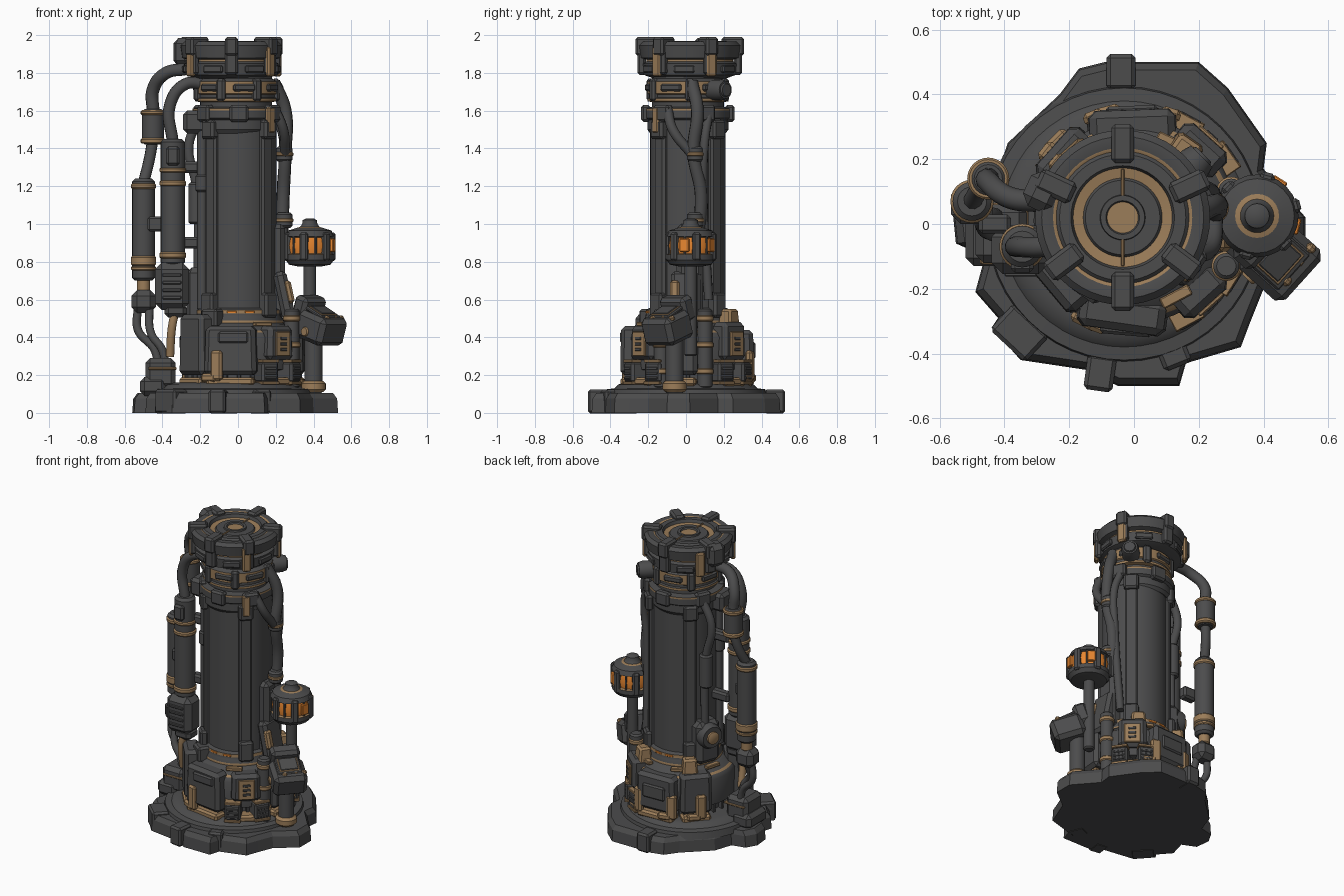
import bpy, bmesh, math
from mathutils import Matrix, Vector

if "Cube" in bpy.data.objects:
    bpy.data.objects.remove(bpy.data.objects["Cube"])


def material(name, colour):
    m = bpy.data.materials.new(name)
    m.use_nodes = True
    m.diffuse_color = (*colour, 1)
    m.node_tree.nodes["Principled BSDF"].inputs["Base Color"].default_value = (*colour, 1)
    return m


MATS = [material("dark iron", (.072, .072, .073)),
        material("aged brass", (.33, .205, .1)),
        material("glowing orange", (.8, .24, .03))]
DARK, BRASS, GLOW = range(3)
AXIS = (.005, .01)
CAP = (-.035, .02)
NECK = (-.01, .01)
LAMP = (.38, .025)


def finish(name, bm, mat=None, smooth=True):
    """Turn a bmesh into an object; mat=None keeps the face colours."""
    if mat is not None:
        for f in bm.faces:
            f.material_index = mat
    bmesh.ops.recalc_face_normals(bm, faces=bm.faces[:])
    mesh = bpy.data.meshes.new(name)
    bm.to_mesh(mesh)
    bm.free()
    for m in MATS:
        mesh.materials.append(m)
    ob = bpy.data.objects.new(name, mesh)
    bpy.context.collection.objects.link(ob)
    if smooth:
        bpy.ops.object.select_all(action='DESELECT')
        ob.select_set(True)
        bpy.context.view_layer.objects.active = ob
        bpy.ops.object.shade_smooth_by_angle(angle=math.radians(35))


def box(name, loc, size, mat=DARK, turn=0, tilt=0, bevel=.012, taper=1):
    """Bevelled block; turn spins it about z, tilt leans it about its own y."""
    bm = bmesh.new()
    bmesh.ops.create_cube(bm, size=1)
    for v in bm.verts:
        k = taper if v.co.z > 0 else 1
        v.co = Vector((v.co.x * size[0] * k, v.co.y * size[1] * k, v.co.z * size[2]))
    b = min(bevel, min(size) * .3)
    bmesh.ops.bevel(bm, geom=bm.edges[:], offset=b, segments=1, affect='EDGES')
    bm.transform(Matrix.Translation(loc) @ Matrix.Rotation(math.radians(turn), 4, 'Z')
                 @ Matrix.Rotation(math.radians(tilt), 4, 'Y'))
    finish(name, bm, mat, False)


def radial(name, angle, r, z, size, mat=DARK, centre=AXIS, **kw):
    """Block facing outward; size is depth, width, height."""
    a = math.radians(angle)
    box(name, (centre[0] + r * math.cos(a), centre[1] + r * math.sin(a), z), size, mat, turn=angle, **kw)


def lathe(name, profile, centre, steps=48, matrix=None):
    """Spin (radius, height, colour) points; a colour fills the span up to the next point."""
    bm = bmesh.new()
    rings = []
    for r, z, _ in profile:
        rings.append([bm.verts.new((r * math.cos(i * math.tau / steps),
                                    r * math.sin(i * math.tau / steps), z)) for i in range(steps)])
    for low, high, (_, _, c) in zip(rings, rings[1:], profile):
        for i in range(steps):
            j = (i + 1) % steps
            bm.faces.new((low[i], low[j], high[j], high[i])).material_index = c
    bm.faces.new(rings[0]).material_index = profile[0][2]
    bm.faces.new(rings[-1]).material_index = profile[-1][2]
    bm.transform(matrix or Matrix.Translation((*centre, 0)))
    finish(name, bm)


def can(name, x, y, low, high, r, mat=DARK):
    """Drum with chamfered rims."""
    c = min(r * .25, (high - low) * .25)
    lathe(name, [(r - c, low, mat), (r, low + c, mat), (r, high - c, mat), (r - c, high, mat)], (x, y), 24)


def disc(name, loc, direction, r, depth, mat):
    m = Matrix.Translation(loc) @ Vector(direction).to_track_quat('Z', 'Y').to_matrix().to_4x4()
    lathe(name, [(r, 0, mat), (r, depth * .8, mat), (r * .85, depth, mat)], None, 20, m)


def hose(name, points, r, mat=DARK):
    cu = bpy.data.curves.new(name, 'CURVE')
    cu.dimensions = '3D'
    cu.bevel_depth, cu.bevel_resolution, cu.resolution_u, cu.use_fill_caps = r, 3, 8, True
    sp = cu.splines.new('BEZIER')
    sp.bezier_points.add(len(points) - 1)
    for p, co in zip(sp.bezier_points, points):
        p.co = co
        p.handle_left_type = p.handle_right_type = 'AUTO'
    cu.materials.append(MATS[mat])
    bpy.context.collection.objects.link(bpy.data.objects.new(name, cu))


# Irregular slab foot
outline = [(-.55, -.06), (-.56, .04), (-.52, .11), (-.43, .13), (-.39, .25), (-.23, .4), (-.17, .48), (-.09, .5),
           (.2, .5), (.29, .42), (.41, .25), (.4, .17), (.53, .02), (.53, -.1), (.4, -.2), (.36, -.3),
           (.33, -.38), (.16, -.43), (.14, -.5), (-.05, -.5), (-.15, -.45), (-.35, -.42), (-.44, -.32),
           (-.42, -.29), (-.49, -.21), (-.46, -.1)]
bm = bmesh.new()
rows = [[bm.verts.new((x * k, y * k, z)) for x, y in outline] for k, z in ((1, 0), (.99, .075), (.95, .105))]
bm.faces.new(rows[0])
bm.faces.new(rows[-1])
for a, b in zip(rows, rows[1:]):
    for i in range(len(a)):
        j = (i + 1) % len(a)
        bm.faces.new((a[i], a[j], b[j], b[i]))
finish("foot_slab", bm, DARK, False)
lathe("foot_ring", [(.43, .08, 0), (.42, .125, 0), (.38, .13, 0), (.36, .15, 0), (.32, .16, 0)], (-.03, 0))
for angle, reach, width in ((90, .47, .09), (-98, .465, .09), (-68, .42, .09), (-133, .46, .15)):
    radial("foot_clamp", angle, reach, .06, (.11, width, .125), centre=(-.04, 0))

# Lower housing, collar and smooth column
lathe("lower_housing", [(.31, .12, 0), (.31, .155, 0), (.26, .17, 0), (.26, .22, 0), (.31, .23, 0),
                        (.315, .4, 0), (.3, .425, 1), (.285, .435, 0), (.25, .47, 0), (.235, .475, 1), (.235, .49, 0),
                        (.225, .51, 0), (.222, .525, 1), (.222, .545, 0), (.205, .555, 0)], AXIS)
lathe("column", [(.2, .5, 0), (.2, 1.55, 0)], AXIS)
for angle in (-135, -45, 45, 135):
    radial("column_rail", angle, .2, 1.04, (.04, .08, 1.04))
    radial("rail_foot", angle, .225, .57, (.05, .09, .13))
    radial("rail_top_clip", angle, .22, 1.5, (.05, .09, .1))
for angle in (-100, -75, 80, 100):
    radial("glow_slit", angle, .215, .534, (.02, .05, .012), GLOW, bevel=.002)
for angle in range(0, 360, 15):
    radial("housing_rib", angle, .272, .195, (.03, .02, .07), bevel=.004)

# Armour blocks around the lower housing
for angle, width, low, high in ((-98, .28, .2, .46), (-48, .18, .28, .46), (-140, .2, .2, .52),
                                (48, .18, .28, .48), (92, .28, .2, .44), (138, .2, .2, .46), (-5, .16, .2, .44)):
    radial("armour_block", angle, .29, (low + high) / 2, (.11, width, high - low), taper=.94, bevel=.022)
    radial("block_sill", angle, .3, .165, (.09, width * .9, .045), BRASS)
for angle in (-48, 48):
    radial("brass_panel", angle, .347, .365, (.014, .1, .13), BRASS, bevel=.004)
    for z in (.335, .365, .395):
        radial("panel_slot", angle, .353, z, (.01, .045, .016), bevel=.002)
for angle in (-62, -32, 35, 62):
    radial("vent_box", angle, .31, .215, (.1, .1, .11))
    for z, deep in ((.275, .1), (.158, .105)):
        radial("vent_trim", angle, .312, z, (deep, .1, .016), BRASS, bevel=.003)
    for z in (.185, .21, .235):
        radial("vent_louvre", angle, .36, z, (.012, .07, .014), bevel=.003)
for angle in (-110, 72, 112, 142):
    radial("brass_bracket", angle, .345, .25, (.04, .065, .16), BRASS)
    radial("brass_bracket_lip", angle - 7, .345, .185, (.04, .09, .045), BRASS)
for angle in (-128, -62, 65, 118, 165):
    radial("shoulder_trim", angle, .265, .47, (.035, .1, .022), BRASS, bevel=.004)
radial("front_hatch", -95, .34, .4, (.03, .16, .06))
radial("back_hatch", 92, .34, .33, (.03, .16, .09))
for angle in (55, 132):
    radial("back_brass_wedge", angle, .265, .495, (.09, .1, .11), BRASS, taper=.8)
radial("front_top_block", -125, .245, .5, (.08, .1, .1))
radial("service_housing", 160, .21, .63, (.13, .17, .28), bevel=.03)
disc("service_drum", (-.18, .08, .68), (-.93, .37, 0), .08, .11, DARK)
disc("service_drum_face", (-.28, .12, .68), (-.93, .37, 0), .04, .02, BRASS)

# Upper collars and cap
lathe("upper_collars", [(.2, 1.48, 0), (.215, 1.5, 0), (.215, 1.55, 0), (.23, 1.56, 0), (.23, 1.6, 1),
                        (.23, 1.612, 0), (.19, 1.62, 0), (.19, 1.645, 1), (.215, 1.65, 1), (.215, 1.665, 0),
                        (.205, 1.67, 0), (.205, 1.685, 1), (.215, 1.69, 1), (.215, 1.755, 0), (.19, 1.77, 0),
                        (.19, 1.8, 0)], NECK)
lathe("cap", [(.19, 1.77, 0), (.245, 1.79, 0), (.25, 1.85, 0), (.23, 1.86, 1), (.23, 1.87, 0), (.26, 1.88, 0),
              (.27, 1.945, 0), (.25, 1.965, 0), (.215, 1.965, 1), (.205, 1.96, 0), (.195, 1.97, 0), (.16, 1.97, 0),
              (.153, 1.95, 1), (.122, 1.945, 0), (.115, 1.955, 0), (.07, 1.955, 0), (.068, 1.965, 0),
              (.052, 1.965, 0), (.048, 1.955, 1), (.02, 1.955, 1)], CAP)
for angle in (25, 90, 155, 217, 270, 323):
    radial("cap_clamp", angle, .228, 1.94, (.12, .07, .1), centre=CAP)
    radial("clamp_leg", angle, .255, 1.86, (.045, .07, .14), centre=CAP)
    radial("cap_plate", angle + 30, .245, 1.82, (.025, .11, .04), centre=CAP)
    radial("collar_window", angle + 12, .207, 1.722, (.03, .12, .04), centre=NECK)
    radial("collar_pad", angle, .222, 1.585, (.05, .1, .09))
    radial("collar_clip", angle - 22, .21, 1.71, (.04, .05, .12), centre=NECK)
for angle in (-40, 140, 25, 217):
    radial("brass_cap_leg", angle, .268, 1.86, (.03, .055, .16), BRASS, centre=CAP)
for angle in (90, -90):
    radial("cap_spoke", angle, .1, 1.958, (.1, .01, .008), BRASS, centre=CAP)
box("cap_side_pod", (-.28, .1, 1.91), (.11, .12, .15), bevel=.03, turn=-25)
radial("brass_hanger", -45, .235, 1.55, (.03, .05, .14), BRASS)
box("side_junction", (-.22, -.04, 1.54), (.14, .14, .12), bevel=.02)
disc("horn", (.11, .11, 1.71), (.7, .7, 0), .055, .14, DARK)
disc("horn_rim", (.18, .18, 1.71), (.7, .7, 0), .038, .05, DARK)

# Canisters and hoses on the model's right side
for x, y, low, high, r, bands in ((-.5, .07, .7, 1.24, .06, ((.805, .07), (.765, .02), (1.2, .03))),
                                  (-.345, -.07, .78, 1.45, .064, ((.835, .04), (1.215, .03), (1.285, .025))),
                                  (-.45, .14, 1.42, 1.61, .058, ((1.44, .03), (1.59, .025)))):
    can("canister", x, y, low, high, r)
    for z, h in bands:
        can("canister_band", x, y, z - h / 2, z + h / 2, r + .007, BRASS)
box("canister_clasp", (-.345, -.13, 1.36), (.07, .04, .1))
can("canister_nozzle", -.5, .07, .64, .72, .035, BRASS)
box("lower_fitting", (-.5, .06, .59), (.13, .12, .12), bevel=.03)
box("filter_box", (-.35, -.08, .67), (.18, .15, .25), bevel=.035)
box("filter_chin", (-.33, -.08, .54), (.12, .11, .07), bevel=.025)
for z in (.61, .65, .69, .73):
    box("filter_louvre", (-.35, -.155, z), (.1, .015, .018), bevel=.004)
for z in (.9, 1.3):
    box("canister_mount", (-.24, -.03, z), (.14, .06, .06))
box("canister_link", (-.43, 0, 1), (.1, .06, .08))
hose("upper_hose", [(-.28, .07, 1.82), (-.38, .08, 1.8), (-.45, .13, 1.71), (-.45, .14, 1.6)], .034)
hose("inner_hose", [(-.17, -.05, 1.74), (-.28, -.07, 1.74), (-.36, -.07, 1.63), (-.345, -.07, 1.43)], .032)
hose("middle_hose", [(-.45, .14, 1.45), (-.47, .12, 1.34), (-.5, .07, 1.22)], .03)
hose("drain_hose", [(-.53, .06, .56), (-.53, .05, .44), (-.44, .03, .33), (-.42, .02, .16)], .022)
hose("drain_hose", [(-.47, .04, .56), (-.46, -.02, .42), (-.4, -.04, .33), (-.38, -.04, .16)], .022)
hose("brass_hose", [(-.33, -.1, .55), (-.35, -.1, .45), (-.36, -.07, .3)], .023, BRASS)
hose("back_hose", [(-.19, .1, 1.58), (-.26, .1, 1.42), (-.22, .1, 1.2), (-.21, .1, .7)], .026)
can("back_hose_joint", -.22, .1, 1.0, 1.22, .042)
hose("column_pipe", [(-.19, -.08, .55), (-.19, -.08, 1.55)], .026)
can("pipe_joint", -.19, -.08, 1.17, 1.26, .036)
box("hose_manifold", (-.41, -.03, .21), (.16, .18, .16), bevel=.025)
box("manifold_plate", (-.4, -.03, .235), (.15, .19, .014), BRASS)
box("manifold_base", (-.45, -.03, .14), (.14, .2, .1), bevel=.025)

# Hoses on the model's left side
hose("side_hose", [(.19, .03, 1.75), (.25, .06, 1.6), (.25, .04, 1.38), (.24, .08, 1.15), (.23, .05, .85)], .034)
hose("side_hose", [(.19, -.1, 1.62), (.24, -.07, 1.5), (.25, .03, 1.37)], .026)
hose("side_hose", [(.2, .12, 1.58), (.24, .1, 1.45), (.23, .09, 1.2), (.21, .12, .6)], .024)
for z in (1.02, 1.37):
    can("hose_joint", .245, .05, z - .04, z + .04, .044)
    can("hose_joint_band", .245, .05, z - .012, z + .012, .048, BRASS)
box("side_spine", (.2, .02, .75), (.1, .14, .5), bevel=.025)
box("side_fin", (.25, .0, .6), (.07, .16, .3), tilt=-12, bevel=.02)
box("side_fin_trim", (.27, -.06, .64), (.04, .05, .12), BRASS, tilt=-12)

# Lantern on its stalk
can("lantern_stalk", *LAMP, .3, .8, .034)
lathe("lantern_core", [(.06, .79, 2), (.113, .84, 2), (.122, .885, 2), (.113, .93, 2), (.05, .97, 2)], LAMP, 24)
lathe("lantern_base", [(.06, .775, 0), (.11, .785, 0), (.128, .81, 0), (.128, .838, 1), (.11, .846, 1)], LAMP, 24)
lathe("lantern_lid", [(.11, .928, 0), (.128, .935, 0), (.115, .965, 0), (.068, .98, 1), (.052, .984, 0),
                      (.04, 1.0, 0), (.038, 1.02, 0), (.02, 1.03, 0)], LAMP, 24)
for angle in range(15, 375, 60):
    radial("lantern_rib", angle, .12, .88, (.036, .045, .15), centre=LAMP, bevel=.01)
    radial("lantern_bar", angle + 30, .119, .885, (.012, .012, .1), centre=LAMP, bevel=.003)
for angle in (3, 75):
    radial("lantern_side_glow", angle - 18, .126, .888, (.02, .05, .07), GLOW, centre=LAMP, bevel=.004)

# Console and its posts
can("console_post", .4, -.06, .1, .42, .048)
can("post_foot", .4, -.06, .11, .17, .065, BRASS)
box("console_body", (.44, -.1, .45), (.2, .21, .15), turn=-42, tilt=18, bevel=.025)
box("console_back", (.375, -.045, .55), (.09, .18, .14), turn=-42, tilt=18, bevel=.02)
box("console_screen", (.45, -.11, .53), (.13, .15, .02), turn=-42, tilt=26)
box("console_trim", (.45, -.11, .537), (.105, .125, .012), BRASS, turn=-42, tilt=26, bevel=.003)
box("console_glass", (.45, -.11, .543), (.09, .11, .012), turn=-42, tilt=26, bevel=.003)
for dx, dy in ((.075, .065), (.04, .025), (.0, -.035)):
    box("console_key", (.47 + dx, -.14 + dy, .5), (.03, .03, .03), BRASS, turn=-42, tilt=26)
disc("console_dial", (.37, -.15, .43), (-.7, -.7, 0), .025, .03, BRASS)
for x, y in ((.285, -.13), (.3, .1)):
    can("side_post", x, y, .13, .55, .04)
    for z in (.22, .36, .5):
        can("side_post_band", x, y, z - .018, z + .018, .046, BRASS)
